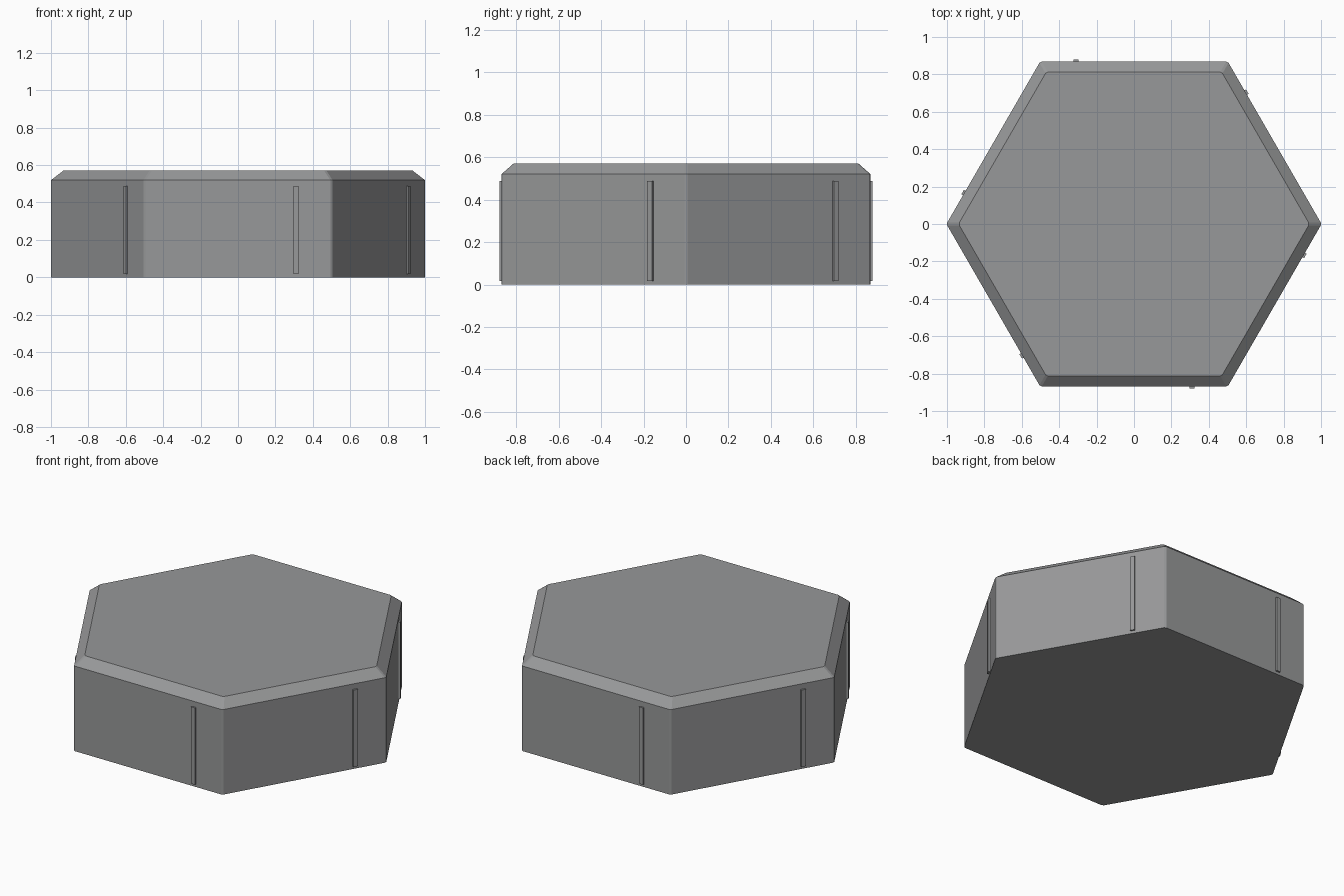
import bpy, bmesh, math
from mathutils import Matrix

if "Cube" in bpy.data.objects:
    bpy.data.objects.remove(bpy.data.objects["Cube"])

concrete = bpy.data.materials.new("concrete_grey")
concrete.diffuse_color = (0.31, 0.315, 0.32, 1)
concrete.use_nodes = True
concrete.node_tree.nodes["Principled BSDF"].inputs["Base Color"].default_value = concrete.diffuse_color

R, H, CHAMFER_Z, INSET = 1.003, 0.57, 0.52, 0.065
APOTHEM = R * math.cos(math.pi / 6)


def make_object(name, bm):
    bmesh.ops.recalc_face_normals(bm, faces=bm.faces[:])
    me = bpy.data.meshes.new(name)
    bm.to_mesh(me)
    bm.free()
    me.materials.append(concrete)
    ob = bpy.data.objects.new(name, me)
    bpy.context.collection.objects.link(ob)
    return ob


# Hexagonal block with slightly softened corners and a chamfered top
def outline(radius):
    pts = []
    for i in range(6):
        a = i * math.pi / 3
        cx, cy = radius * math.cos(a), radius * math.sin(a)
        for s in (-1, 1):
            d = a + s * math.radians(120)   # along the adjoining side
            pts.append((cx + 0.008 * math.cos(d * 1) if s > 0 else cx + 0.008 * math.cos(d),
                        cy + 0.008 * math.sin(d)))
    return pts


bm = bmesh.new()
rings = []
for radius, z in ((R, 0), (R, CHAMFER_Z), (R - INSET, H)):
    rings.append([bm.verts.new((x, y, z)) for x, y in outline(radius)])
for low, high in zip(rings, rings[1:]):
    for i in range(12):
        j = (i + 1) % 12
        bm.faces.new((low[i], low[j], high[j], high[i]))
bm.faces.new(rings[0][::-1])
bm.faces.new(rings[-1])
make_object("paving_block", bm)

# One thin spacer rib on each of the six sides
Z0, Z1 = 0.017, 0.487
for k in range(6):
    bm = bmesh.new()
    m = (Matrix.Rotation(k * math.pi / 3, 4, 'Z')
         @ Matrix.Translation((0.31, -APOTHEM, (Z0 + Z1) / 2))
         @ Matrix.Diagonal((0.027, 0.02, Z1 - Z0, 1)))
    bmesh.ops.create_cube(bm, size=1, matrix=m)
    make_object(f"spacer_rib_{k + 1}", bm)
